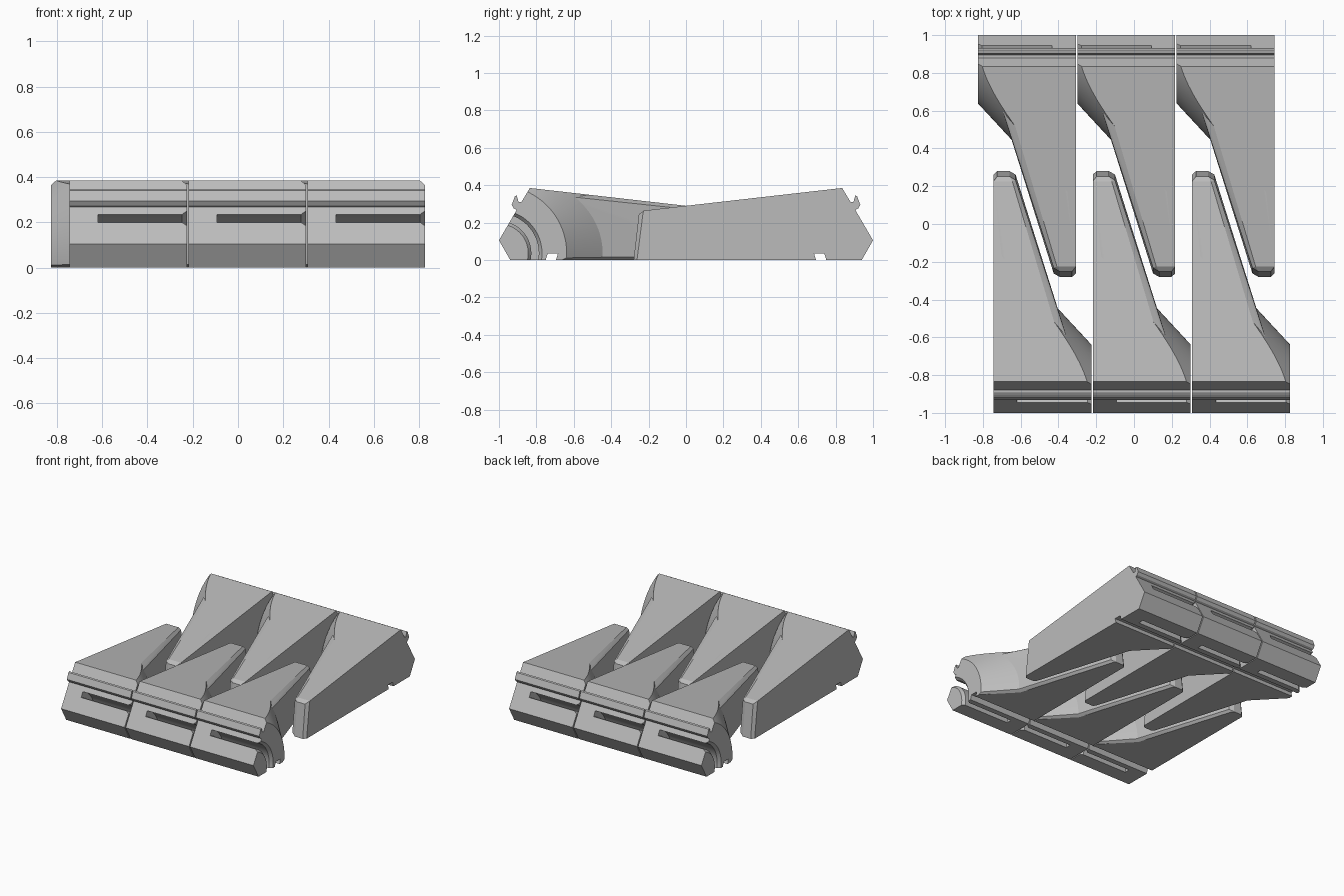
import bpy, bmesh, math
from mathutils import Matrix, Vector

if "Cube" in bpy.data.objects:
    bpy.data.objects.remove(bpy.data.objects["Cube"])

W, PITCH, X0 = 0.518, 0.526, -0.744      # tooth width, spacing, first left edge
CY, CZ = -1.0, 0.036                     # axis of the round end details

grey = bpy.data.materials.new("grey")
grey.diffuse_color = (0.5, 0.5, 0.5, 1)
grey.use_nodes = True
grey.node_tree.nodes["Principled BSDF"].inputs["Base Color"].default_value = grey.diffuse_color


def finish(name, bm):
    bmesh.ops.recalc_face_normals(bm, faces=bm.faces)
    me = bpy.data.meshes.new(name)
    bm.to_mesh(me)
    bm.free()
    me.materials.append(grey)
    ob = bpy.data.objects.new(name, me)
    bpy.context.collection.objects.link(ob)
    return ob


def prism(name, profile, x0, x1):
    """Extrude a (y, z) profile along x."""
    bm = bmesh.new()
    f = bm.faces.new([bm.verts.new((x0, y, z)) for y, z in profile])
    ext = bmesh.ops.extrude_face_region(bm, geom=[f])["geom"]
    bmesh.ops.translate(bm, vec=(x1 - x0, 0, 0),
                        verts=[v for v in ext if isinstance(v, bmesh.types.BMVert)])
    return finish(name, bm)


def hull(name, pts):
    bm = bmesh.new()
    vs = [bm.verts.new(p) for p in pts]
    bmesh.ops.convex_hull(bm, input=vs)
    bmesh.ops.dissolve_limit(bm, angle_limit=0.002, verts=bm.verts, edges=bm.edges)
    return finish(name, bm)


def lathe(name, section, n=96):
    """Revolve a closed (x, radius) section about the end axis."""
    bm = bmesh.new()
    rings = []
    for i in range(n):
        a = 2 * math.pi * (i + 0.5) / n
        rings.append([bm.verts.new((x, CY + r * math.cos(a), CZ + r * math.sin(a)))
                      for x, r in section])
    m = len(section)
    for i in range(n):
        a, b = rings[i], rings[(i + 1) % n]
        for j in range(m):
            k = (j + 1) % m
            bm.faces.new((a[j], a[k], b[k], b[j]))
    return finish(name, bm)


def boolean(ob, other, op):
    mod = ob.modifiers.new(op, 'BOOLEAN')
    mod.operation, mod.object, mod.solver = op, other, 'EXACT'
    bpy.context.view_layer.update()
    me = bpy.data.meshes.new_from_object(
        ob.evaluated_get(bpy.context.evaluated_depsgraph_get()))
    ob.modifiers.clear()
    ob.data = me
    bpy.data.objects.remove(other)


def top(y):
    return 0.385 - 0.114 * (y + 0.835)


# Body: side profile with rail on the sloped front and groove underneath
profile = [(-1, 0.105), (-0.94, 0), (-0.75, 0), (-0.74, 0.034), (-0.685, 0.034),
           (-0.695, 0), (-0.1, 0), (-0.1, top(-0.1)), (-0.835, 0.385), (-0.88, 0.31),
           (-0.895, 0.31), (-0.905, 0.345), (-0.915, 0.34), (-0.932, 0.295),
           (-0.92, 0.275), (-0.905, 0.268)]
tooth = prism("tooth", profile, 0, 0.7)

# Conical flank
K = 1.08
cone = lathe("cone", [(-0.1, 0.0001), (-0.1, 0.362 + K * (W + 0.1)), (W, 0.362), (W, 0.0001)], 128)
boolean(tooth, cone, 'INTERSECT')

# Chamfer under the flank
pts = []
for x, y in ((W + 0.05, -0.69), (0.29, -0.40)):
    pts += [(x - 0.014, y - 0.014, -0.002), (x + 0.04, y + 0.04, -0.002), (x + 0.006, y + 0.006, 0.018)]
boolean(tooth, hull("flank_chamfer", pts), 'DIFFERENCE')


# Tapered blade with chamfered edges and tip
def wall(y):
    return 0.34 - (y + 0.45) * 0.321


yb = -0.66
blade_pts = [(0, yb, 0), (0, yb, top(yb)),
             (wall(yb) - 0.025, yb, 0), (wall(yb), yb, 0.016),
             (wall(yb), yb, top(yb) - 0.022), (wall(yb) - 0.044, yb, top(yb)),
             (0, 0.262, 0), (0.02, 0.28, 0), (0.085, 0.28, 0), (0.10, 0.262, 0),
             (0.117, 0.262, 0.016), (0.117, 0.232, 0.248),
             (0, 0.23, 0.25), (0.02, 0.252, 0.245), (0.085, 0.252, 0.245),
             (0, 0.225, top(0.225)), (0.1, 0.225, top(0.225))]
boolean(tooth, hull("blade", blade_pts), 'UNION')

# Curved slot with flared mouth
ring = [(0.125, 0.173), (W - 0.021, 0.173), (W + 0.012, 0.147), (W + 0.012, 0.240),
        (W - 0.021, 0.213), (0.125, 0.213)]
boolean(tooth, lathe("slot", ring), 'DIFFERENCE')

bpy.context.view_layer.objects.active = tooth
tooth.select_set(True)
bpy.ops.object.shade_smooth_by_angle(angle=math.radians(20))

# Two opposed rows of three
mesh = tooth.data
mesh.name = "tooth"
bpy.data.objects.remove(tooth)
for row, angle in (("front", 0), ("back", math.pi)):
    for i in range(3):
        ob = bpy.data.objects.new(f"{row}_tooth_{i + 1}", mesh)
        bpy.context.collection.objects.link(ob)
        ob.matrix_world = Matrix.Rotation(angle, 4, 'Z') @ Matrix.Translation((X0 + i * PITCH, 0, 0))
